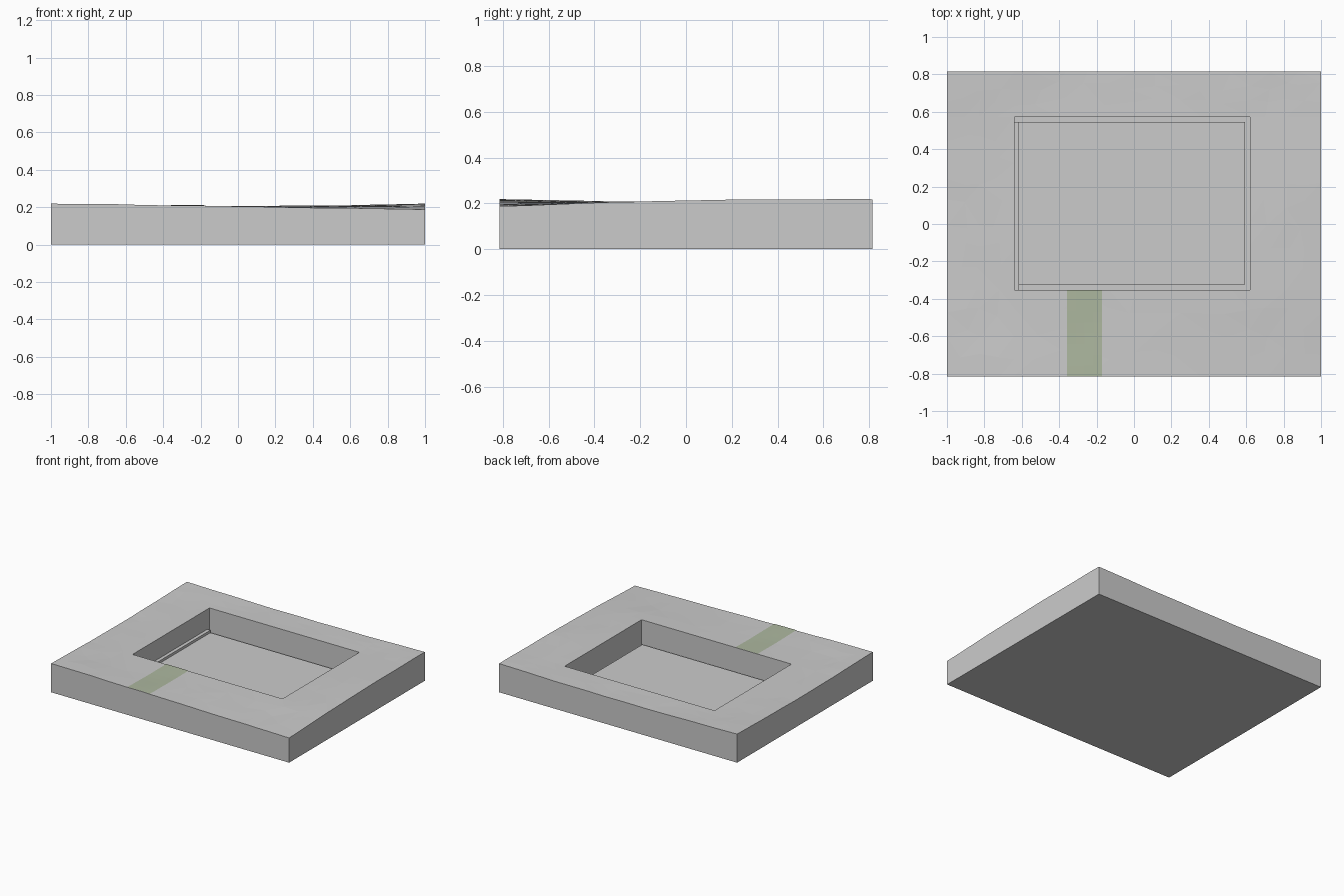
import bpy, bmesh, random
from mathutils import noise, Vector

if "Cube" in bpy.data.objects:
    bpy.data.objects.remove(bpy.data.objects["Cube"])

random.seed(4)
HX, HY = 1.0, 0.815
PX0, PX1, PY0, PY1 = -0.64, 0.62, -0.352, 0.572     # pit opening
PIT_BOTTOM, FLOOR_TOP = 0.012, 0.036


def ground_height(x, y):
    """Gently rolling ground, raised at the corners and lowest at front right."""
    u, v = (x + HX) / (2 * HX), (y + HY) / (2 * HY)
    base = (1 - v) * (0.22 * (1 - u) + 0.188 * u) + v * 0.218
    sag = 0.012 * (4 * u * (1 - u) * v + 4 * v * (1 - v) * (1 - u))
    sag -= 0.01 * 4 * v * (1 - v) * u
    ripple = 0.003 * noise.noise(Vector((x * 5, y * 5, 1.3)))
    z = base - sag + ripple
    # level off around the pit
    d = max(PX0 - x, x - PX1, PY0 - y, y - PY1, 0)
    k = min(1, d / 0.22)
    return 0.207 * (1 - k) + z * k


def split(a, b, n):
    return [a + (b - a) * i / n for i in range(n)]


def finish(bm, name):
    bmesh.ops.recalc_face_normals(bm, faces=bm.faces)
    me = bpy.data.meshes.new(name)
    bm.to_mesh(me)
    bm.free()
    ob = bpy.data.objects.new(name, me)
    bpy.context.collection.objects.link(ob)
    return ob


def box(name, x0, x1, y0, y1, z0, z1):
    bm = bmesh.new()
    bmesh.ops.create_cube(bm, size=1)
    for v in bm.verts:
        v.co = ((x0, x1)[v.co.x > 0], (y0, y1)[v.co.y > 0], (z0, z1)[v.co.z > 0])
    return finish(bm, name)


# ground block: faceted top with a rectangular opening
xs = split(-HX, PX0, 4) + split(PX0, PX1, 10) + split(PX1, HX, 4) + [HX]
ys = split(-HY, PY0, 4) + split(PY0, PY1, 8) + split(PY1, HY, 3) + [HY]
fixed_x, fixed_y = {-HX, PX0, PX1, HX}, {-HY, PY0, PY1, HY}
bm = bmesh.new()
grid = []
for x in xs:
    row = []
    for y in ys:
        jx = 0 if x in fixed_x else random.uniform(-0.025, 0.025)
        jy = 0 if y in fixed_y else random.uniform(-0.025, 0.025)
        row.append(bm.verts.new((x + jx, y + jy, ground_height(x + jx, y + jy))))
    grid.append(row)
for i in range(len(xs) - 1):
    for j in range(len(ys) - 1):
        if PX0 <= xs[i] < PX1 and PY0 <= ys[j] < PY1:
            continue
        bm.faces.new((grid[i][j], grid[i + 1][j], grid[i + 1][j + 1], grid[i][j + 1]))
bmesh.ops.delete(bm, geom=[v for v in bm.verts if not v.link_faces], context='VERTS')
bmesh.ops.triangulate(bm, faces=bm.faces[:])

# block sides and pit sides, then their flat bottoms
rim = [e for e in bm.edges if e.is_boundary]
new = bmesh.ops.extrude_edge_only(bm, edges=rim)["geom"]
for v in (g for g in new if isinstance(g, bmesh.types.BMVert)):
    outer = abs(v.co.x) > HX - 0.01 or abs(v.co.y) > HY - 0.01
    v.co.z = 0 if outer else PIT_BOTTOM
for z in (0, PIT_BOTTOM):
    loop = [e for e in bm.edges if e.is_boundary and abs(e.verts[0].co.z - z) < 1e-4]
    bmesh.ops.contextual_create(bm, geom=loop)
finish(bm, "ground_block")

# pit floor, standing slightly clear of the pit sides
box("pit_floor", PX0 + 0.026, PX1 - 0.026, PY0 + 0.028, PY1 - 0.026, PIT_BOTTOM, FLOOR_TOP)
# low ledge along the left side of the pit
box("left_ledge", PX0, PX0 + 0.026, PY0, PY1 - 0.026, PIT_BOTTOM, 0.055)

# path draped over the ground from the front edge to the pit
bm = bmesh.new()
px, py = split(-0.357, -0.17, 4) + [-0.17], split(-HY, PY0, 8) + [PY0]
pg = [[bm.verts.new((x, y, ground_height(x, y) + 0.0025)) for y in py] for x in px]
for i in range(len(px) - 1):
    for j in range(len(py) - 1):
        bm.faces.new((pg[i][j], pg[i + 1][j], pg[i + 1][j + 1], pg[i][j + 1]))
path = finish(bm, "path")
mat = bpy.data.materials.new("path_green")
mat.diffuse_color = (0.42, 0.48, 0.35, 1)
mat.use_nodes = True
mat.node_tree.nodes["Principled BSDF"].inputs["Base Color"].default_value = mat.diffuse_color
path.data.materials.append(mat)
